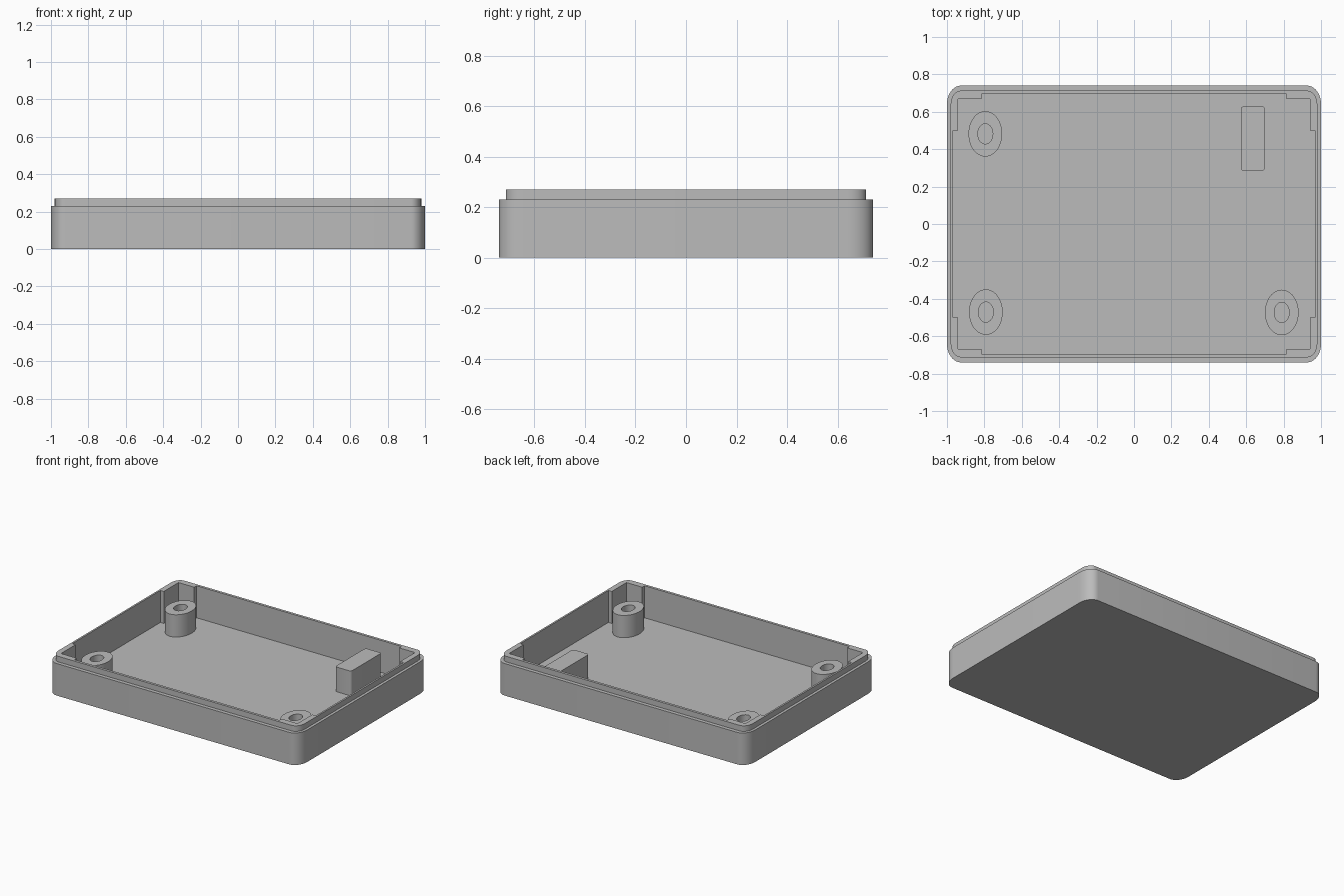
import bpy, bmesh
from math import sin, cos, pi, radians

cube = bpy.data.objects.get("Cube")
if cube:
    bpy.data.objects.remove(cube, do_unlink=True)

grey = bpy.data.materials.new("plain_grey")
grey.use_nodes = True
grey.diffuse_color = (0.5, 0.5, 0.5, 1)
grey.node_tree.nodes["Principled BSDF"].inputs["Base Color"].default_value = (0.5, 0.5, 0.5, 1)

STRETCH = 1.35   # round details are longer in y than in x
FLOOR = 0.04


def ellipse(x, y, r, n=48):
    return [(x + r * cos(2 * pi * i / n), y + r * STRETCH * sin(2 * pi * i / n)) for i in range(n)]


def rounded_rect(hx, hy, rx, ry, x=0, y=0, steps=10):
    pts = []
    for k, (sx, sy) in enumerate([(1, 1), (-1, 1), (-1, -1), (1, -1)]):
        for i in range(steps + 1):
            a = (k + i / steps) * pi / 2
            pts.append((x + sx * (hx - rx) + rx * cos(a), y + sy * (hy - ry) + ry * sin(a)))
    return pts


def stack(name, rings):
    """Join outlines of equal point count, each with its height, and cap both ends."""
    bm = bmesh.new()
    loops = [[bm.verts.new((px, py, z)) for px, py in pts] for pts, z in rings]
    for low, high in zip(loops, loops[1:]):
        n = len(low)
        for i in range(n):
            j = (i + 1) % n
            bm.faces.new((low[i], low[j], high[j], high[i]))
    bm.faces.new(loops[0][::-1])
    bm.faces.new(loops[-1])
    bmesh.ops.recalc_face_normals(bm, faces=bm.faces)
    mesh = bpy.data.meshes.new(name)
    bm.to_mesh(mesh)
    bm.free()
    mesh.materials.append(grey)
    ob = bpy.data.objects.new(name, mesh)
    bpy.context.collection.objects.link(ob)
    return ob


def activate(ob):
    bpy.ops.object.select_all(action='DESELECT')
    ob.select_set(True)
    bpy.context.view_layer.objects.active = ob


def smooth(ob):
    activate(ob)
    bpy.ops.object.shade_smooth_by_angle(angle=radians(30))


# Tray with a stepped lip
outer = rounded_rect(1, 0.74, 0.075, 0.1)
lip = rounded_rect(0.98, 0.713, 0.055, 0.073)
tray = stack("tray", [(outer, 0), (outer, 0.23), (lip, 0.23), (lip, 0.27)])

# Cavity outline, notched so that each corner keeps a thicker wall
quarter = [(0.967, 0.5), (0.94, 0.5), (0.94, 0.667), (0.815, 0.667), (0.815, 0.694)]
cavity = []
for sx, sy in [(1, 1), (-1, 1), (-1, -1), (1, -1)]:
    corner = [(sx * x, sy * y) for x, y in quarter]
    cavity += corner if sx * sy > 0 else corner[::-1]
cutter = stack("cavity_cutter", [(cavity, FLOOR), (cavity, 0.4)])
cutter.hide_render = True
cut = tray.modifiers.new("cavity", 'BOOLEAN')
cut.operation = 'DIFFERENCE'
cut.solver = 'EXACT'
cut.object = cutter
activate(tray)
bpy.ops.object.modifier_apply(modifier=cut.name)
bpy.data.objects.remove(cutter, do_unlink=True)
smooth(tray)

# Hollow screw posts in three corners
for name, x, y in [("back_right_post", -0.795, 0.482),
                   ("front_right_post", -0.792, -0.471),
                   ("front_left_post", 0.79, -0.473)]:
    wall, hole = ellipse(x, y, 0.09), ellipse(x, y, 0.04)
    smooth(stack(name, [(wall, FLOOR - 0.01), (wall, 0.2), (hole, 0.2), (hole, FLOOR + 0.002)]))

# Support block in the remaining corner
block = rounded_rect(0.064, 0.173, 0.014, 0.019, x=0.636, y=0.457, steps=4)
smooth(stack("support_block", [(block, FLOOR - 0.01), (block, 0.217)]))
